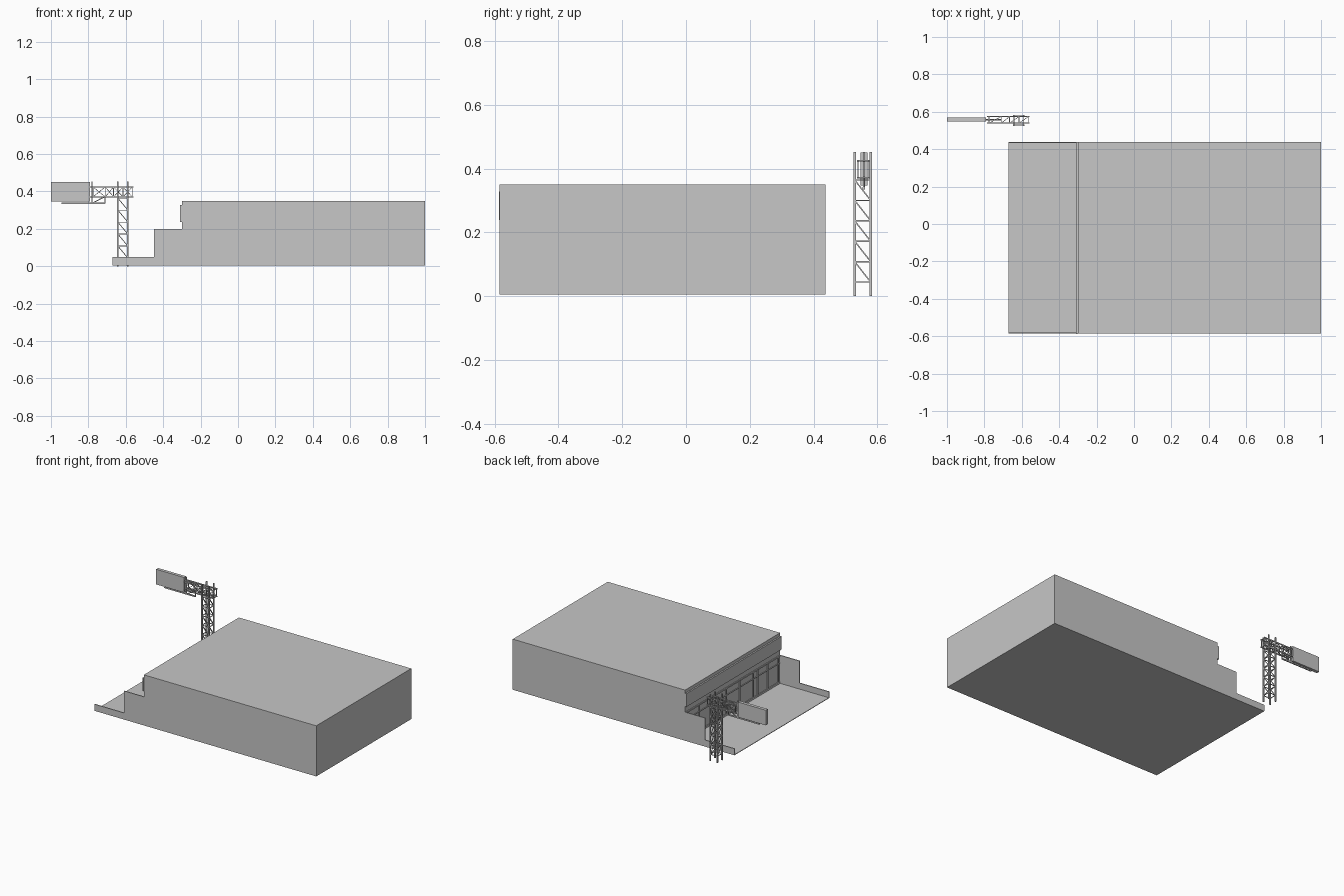
import bpy, bmesh
from mathutils import Vector

cube = bpy.data.objects.get("Cube")
if cube:
    bpy.data.objects.remove(cube, do_unlink=True)

grey = bpy.data.materials.new("plain grey")
grey.use_nodes = True
colour = (0.57, 0.57, 0.57, 1)
grey.diffuse_color = colour
grey.node_tree.nodes["Principled BSDF"].inputs["Base Color"].default_value = colour


def finish(name, bm):
    bmesh.ops.recalc_face_normals(bm, faces=bm.faces[:])
    mesh = bpy.data.meshes.new(name)
    bm.to_mesh(mesh)
    bm.free()
    mesh.materials.append(grey)
    obj = bpy.data.objects.new(name, mesh)
    bpy.context.collection.objects.link(obj)
    return obj


def add_box(bm, x, y, z):
    """Add a box from (min, max) ranges."""
    verts = bmesh.ops.create_cube(bm, size=1)["verts"]
    for v in verts:
        v.co = Vector([(r[0] + r[1]) / 2 + c * (r[1] - r[0])
                       for r, c in zip((x, y, z), v.co)])


def box(name, x, y, z):
    bm = bmesh.new()
    add_box(bm, x, y, z)
    return finish(name, bm)


def add_strut(bm, a, b, width):
    """Add a square bar running between two points."""
    a, b = Vector(a), Vector(b)
    d = b - a
    turn = d.to_track_quat('Z', 'Y')
    verts = bmesh.ops.create_cube(bm, size=1)["verts"]
    for v in verts:
        local = Vector((v.co.x * width, v.co.y * width, v.co.z * d.length))
        v.co = (a + b) / 2 + turn @ local


# Building
FRONT, BACK, FACADE, BASE = -0.585, 0.438, -0.30, 0.005
box("building_hall", (FACADE, 1.0), (FRONT, BACK), (BASE, 0.35))
box("forecourt_slab", (-0.672, FACADE), (FRONT, BACK), (BASE, 0.009))

# Stepped side walls of the forecourt
profile = [(-0.672, BASE), (FACADE, BASE), (FACADE, 0.20),
           (-0.45, 0.20), (-0.45, 0.05), (-0.672, 0.05)]
for name, y in (("front_side_wall", FRONT), ("back_side_wall", BACK - 0.006)):
    bm = bmesh.new()
    face = bm.faces.new([bm.verts.new((px, y, pz)) for px, pz in profile])
    new = bmesh.ops.extrude_face_region(bm, geom=[face])["geom"]
    bmesh.ops.translate(bm, vec=(0, 0.006, 0),
                        verts=[v for v in new if isinstance(v, bmesh.types.BMVert)])
    finish(name, bm)

# Fascia boards in two halves above the storefront
for name, y in (("fascia_front_half", (FRONT - 0.002, -0.001)),
                ("fascia_back_half", (0.001, BACK))):
    box(name, (-0.31, FACADE), y, (0.238, 0.328))

# Storefront frame: header, sill and posts
bm = bmesh.new()
for z in ((0.19, 0.20), (0.009, 0.022), (0.145, 0.15)):
    add_box(bm, (FACADE - 0.005, FACADE), (FRONT + 0.006, BACK - 0.006), z)
for y in (-0.56, -0.45, -0.34, -0.29, -0.147, 0, 0.15, 0.29, 0.42):
    add_box(bm, (FACADE - 0.006, FACADE), (y - 0.004, y + 0.004), (0.009, 0.2))
finish("storefront_frame", bm)

# Lattice tower
XS, YS = (-0.642, -0.589), (0.529, 0.579)
corners = [(XS[0], YS[0]), (XS[1], YS[0]), (XS[1], YS[1]), (XS[0], YS[1])]
bm = bmesh.new()
for x, y in corners:
    add_box(bm, (x - 0.004, x + 0.004), (y - 0.004, y + 0.004), (0, 0.452))
finish("tower_legs", bm)

bm = bmesh.new()
levels = [0.044 + 0.064 * i for i in range(6)]
for i, z in enumerate(levels):
    for k in range(4):
        a, b = corners[k], corners[(k + 1) % 4]
        add_strut(bm, (*a, z), (*b, z), 0.004)
        if i < len(levels) - 1:
            # The two x faces lean the same way, as do the two y faces
            low, high = (b, a) if k < 2 else (a, b)
            if k == 1:
                low, high = b, a
            add_strut(bm, (*low, z), (*high, levels[i + 1]), 0.004)
finish("tower_braces", bm)

# Lattice arm carrying the sign
ys, zs = (0.539, 0.574), (0.371, 0.424)
bm = bmesh.new()
for y in ys:
    for z in zs:
        add_strut(bm, (-0.785, y, z), (-0.558, y, z), 0.006)
stations = [-0.775, -0.71, -0.665, -0.615, -0.565]
for i, x in enumerate(stations):
    for y in ys:
        add_strut(bm, (x, y, zs[0]), (x, y, zs[1]), 0.004)
    for z in zs:
        add_strut(bm, (x, ys[0], z), (x, ys[1], z), 0.004)
    if i < len(stations) - 1:
        nx = stations[i + 1]
        for y in ys:
            add_strut(bm, (x, y, zs[0]), (nx, y, zs[1]), 0.003)
            add_strut(bm, (x, y, zs[1]), (nx, y, zs[0]), 0.003)
        for z in zs:
            add_strut(bm, (x, ys[0], z), (nx, ys[1], z), 0.003)
finish("sign_arm", bm)

# Bracket below and behind the sign
MID = 0.558
bm = bmesh.new()
add_box(bm, (-0.945, -0.71), (MID - 0.004, MID + 0.004), (0.334, 0.342))
add_strut(bm, (-0.712, MID, 0.336), (-0.712, MID, 0.374), 0.005)
add_strut(bm, (-0.775, MID, 0.34), (-0.712, MID, 0.372), 0.005)
add_strut(bm, (-0.781, MID, 0.338), (-0.781, MID, 0.452), 0.006)
for z in zs:
    add_strut(bm, (-0.80, MID, z), (-0.71, MID, z), 0.006)
finish("sign_bracket", bm)

box("sign_panel", (-1.0, -0.79), (0.547, 0.569), (0.347, 0.45))
